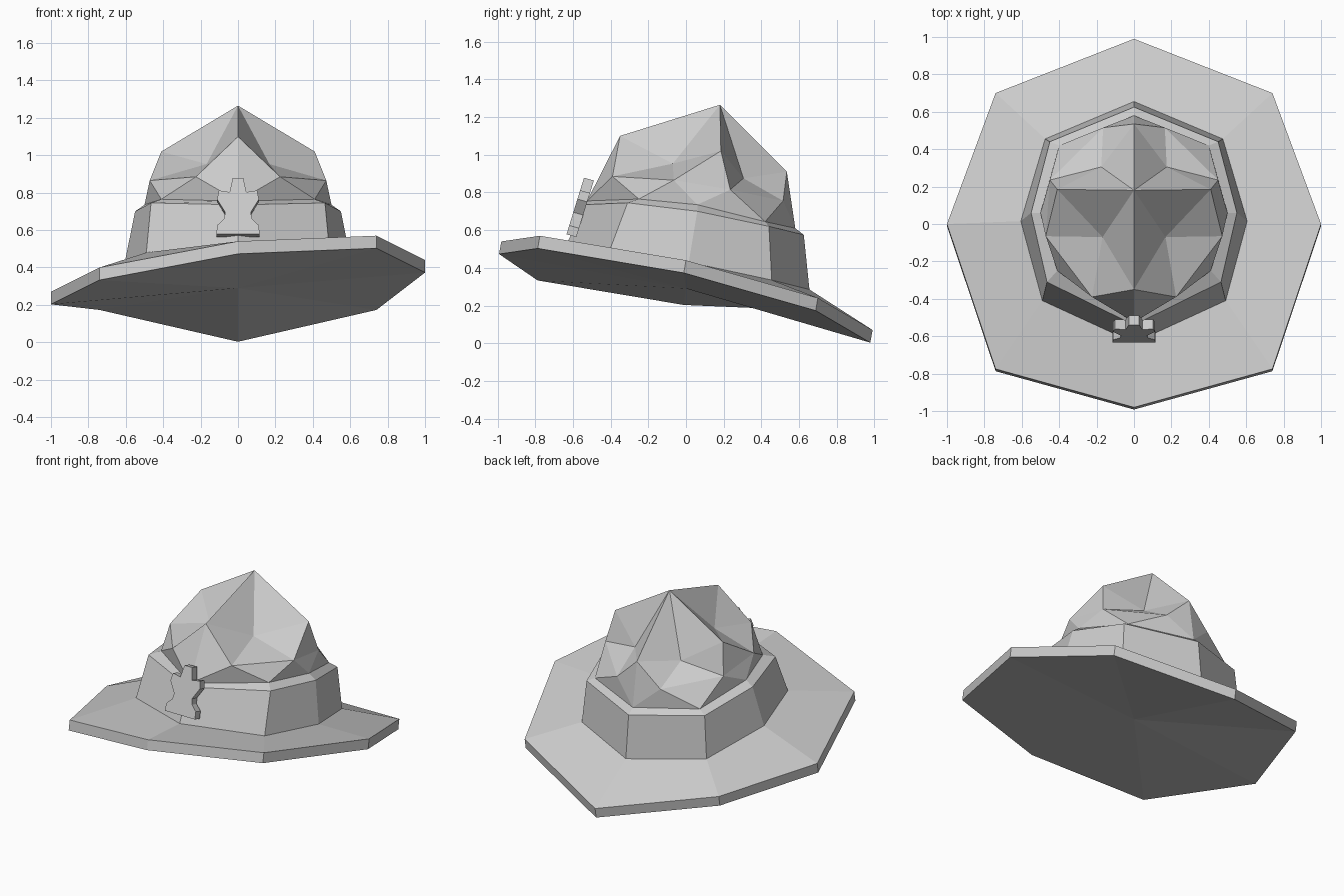
import bpy, bmesh
from mathutils import Vector

if "Cube" in bpy.data.objects:
    bpy.data.objects.remove(bpy.data.objects["Cube"])


def make(name, verts, faces, mirror=False):
    """Build a flat-shaded mesh, optionally mirrored across x = 0."""
    bm = bmesh.new()
    vs = [bm.verts.new(v) for v in verts]
    for f in faces:
        bm.faces.new([vs[i] for i in f])
    if mirror:
        geom = bm.verts[:] + bm.edges[:] + bm.faces[:]
        dup = bmesh.ops.duplicate(bm, geom=geom)["geom"]
        for v in dup:
            if isinstance(v, bmesh.types.BMVert):
                v.co.x *= -1
        bmesh.ops.remove_doubles(bm, verts=bm.verts[:], dist=0.0005)
    bmesh.ops.recalc_face_normals(bm, faces=bm.faces[:])
    me = bpy.data.meshes.new(name)
    bm.to_mesh(me)
    bm.free()
    ob = bpy.data.objects.new(name, me)
    bpy.context.collection.objects.link(ob)
    return ob


def full_ring(half):
    """Front-to-back half ring -> closed ring of eight points."""
    return half + [(-x, y, z) for x, y, z in half[-2:0:-1]]


def bridge(a, b, n=8):
    return [(a + i, a + (i + 1) % n, b + (i + 1) % n, b + i) for i in range(n)]


# half rings, listed front to back
brim_half = [(0, -.98, 0), (.74, -.775, 0), (1, 0, 0), (.74, .7, 0), (0, .99, 0)]
base_half = [(0, -.635, .52), (.49, -.41, .48), (.605, .015, .43), (.475, .455, .335), (0, .655, .285)]
band_half = [(0, -.54, .735), (.465, -.31, .745), (.55, .06, .70), (.45, .44, .62), (0, .625, .575)]
crown_half = [(0, -.525, .755), (.41, -.25, .765), (.5, .06, .735), (.40, .42, .645), (0, .58, .61)]

# brim: lopsided octagonal plate, closed underneath
heights = [.54, .57, .44, .24, .07, .24, .27, .40]
top = [(x, y, h) for (x, y, _), h in zip(full_ring(brim_half), heights)]
under = [(x, y - .012, z - .067) for x, y, z in top]
verts = full_ring(base_half) + top + under + [(0, 0, .29)]
faces = bridge(0, 8) + bridge(8, 16) + [(16 + i, 16 + (i + 1) % 8, 24) for i in range(8)]
make("brim", verts, faces)

# hat band: tapered wall with a narrow top ledge
make("hat_band", full_ring(base_half) + full_ring(band_half) + full_ring(crown_half),
     bridge(0, 8) + bridge(8, 16))

# crown: pinched peak with front and back dents, right half then mirrored
pts = {
    "P": (0, .18, 1.265), "F": (0, -.35, 1.10), "B": (0, .535, .91),
    "G": (.225, -.39, .885), "E": (.168, -.07, .953), "S": (.41, .185, 1.02),
    "D": (.175, .305, .875), "V": (.472, -.065, .865), "T": (.45, .235, .815),
    "K": (.165, .515, .755),
}
pts.update(zip("abcde", crown_half))
keys = list(pts)
tris = ("PFE PES EFG EGV EVS Fab FbG GbV Vbc VcT VTS STD PSD PDB "
        "DKB DTK TdK Tcd Kde KeB").replace("Fab FbG", "FaG Gab")
make("crown", list(pts.values()), [[keys.index(c) for c in t] for t in tris.split()], mirror=True)

# front badge: stepped outline, leaning back against the band
half = [(.115, .578), (.112, .625), (.075, .66), (.068, .695), (.112, .765),
        (.102, .812), (.045, .803), (.028, .878)]
outline = half + [(-x, z) for x, z in reversed(half)]
front = [Vector((x, -.635 + (z - .575) * .31, z)) for x, z in outline]
back = [v + Vector((0, .052, -.015)) for v in front]
n = len(front)
make("front_badge", front + back,
     bridge(0, n, n) + [list(range(n)), list(range(n, 2 * n))])
